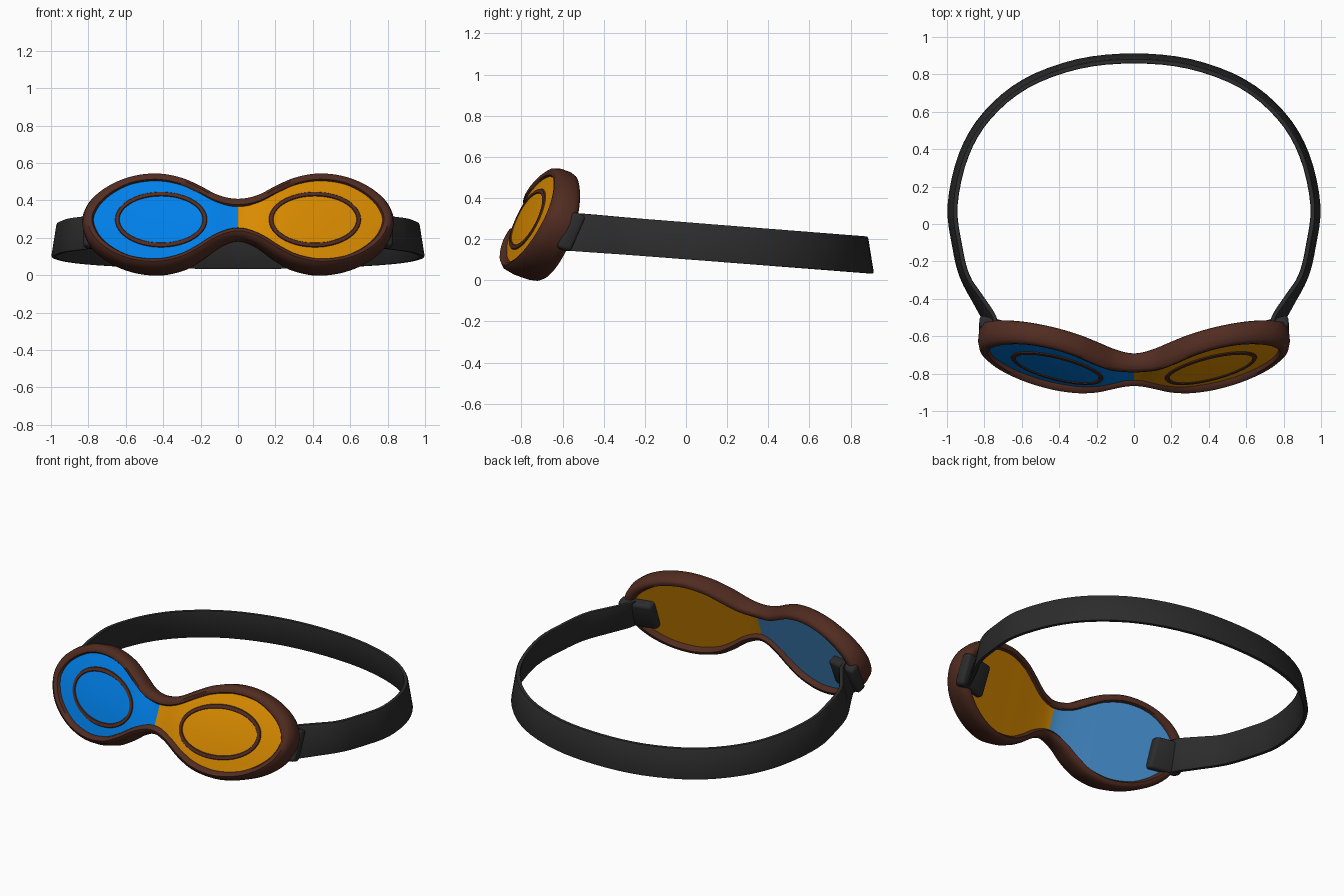
import bpy, bmesh, math
from mathutils import Vector

if "Cube" in bpy.data.objects:
    bpy.data.objects.remove(bpy.data.objects["Cube"], do_unlink=True)


def material(name, r, g, b):
    m = bpy.data.materials.new(name)
    m.use_nodes = True
    m.diffuse_color = (r, g, b, 1)
    bsdf = m.node_tree.nodes["Principled BSDF"]
    bsdf.inputs["Base Color"].default_value = (r, g, b, 1)
    bsdf.inputs["Roughness"].default_value = 0.6
    return m


BROWN = material("brown rim", 0.082, 0.025, 0.015)
ORANGE = material("orange lens", 0.7, 0.26, 0.0)
BLUE = material("blue lens", 0.0, 0.21, 0.8)
STEEL = material("dull blue lens back", 0.06, 0.28, 0.64)
BLACK = material("dark strap", 0.025, 0.025, 0.025)


def finish(name, bm, mats, recalc=True, angle=50):
    if recalc:
        bmesh.ops.recalc_face_normals(bm, faces=bm.faces)
    mesh = bpy.data.meshes.new(name)
    bm.to_mesh(mesh)
    bm.free()
    for m in mats:
        mesh.materials.append(m)
    ob = bpy.data.objects.new(name, mesh)
    bpy.context.collection.objects.link(ob)
    bpy.ops.object.select_all(action="DESELECT")
    ob.select_set(True)
    bpy.context.view_layer.objects.active = ob
    bpy.ops.object.shade_smooth_by_angle(angle=math.radians(angle))


def spline(pts, steps, closed):
    """Catmull-Rom curve through the points."""
    n, out = len(pts), []
    pick = (lambda i: pts[i % n]) if closed else (lambda i: pts[max(0, min(n - 1, i))])
    for i in range(n if closed else n - 1):
        a, b, c, d = (Vector(pick(i + k)) for k in (-1, 0, 1, 2))
        for s in range(steps):
            t = s / steps
            out.append(0.5 * (2 * b + (c - a) * t + (2 * a - 5 * b + 4 * c - d) * t ** 2
                              + (3 * b - a - 3 * c + d) * t ** 3))
    if not closed:
        out.append(Vector(pts[-1]))
    return out


def loft(bm, rows, close_u=False, close_v=False):
    """Skin a grid of points, returning its vertices and faces."""
    grid = [[bm.verts.new(p) for p in row] for row in rows]
    nu, nv, faces = len(grid), len(grid[0]), []
    for i in range(nu if close_u else nu - 1):
        for j in range(nv if close_v else nv - 1):
            k, l = (i + 1) % nu, (j + 1) % nv
            faces.append(bm.faces.new((grid[i][j], grid[k][j], grid[k][l], grid[i][l])))
    return grid, faces


def clamp(v, lo, hi):
    return max(lo, min(hi, v))


def bridge_dip(x):
    return 0.028 * math.exp(-(x / 0.12) ** 2)


def rim_depth(x, z):
    return 0.12 - 0.115 * (z - 0.29) - bridge_dip(x)


def surface(x, z, d):
    """Point on the swept-back, leaning mask surface, d behind its front."""
    y = -0.852 + 0.24 * (math.sqrt(x * x + 0.0025) - 0.03) + 0.45 * (z - 0.29)
    y += bridge_dip(x)
    return Vector((x - 0.1 * d * clamp(x / 0.3, -1, 1), y + d, z - 0.35 * d))


def bulge(x, z):
    return -0.02 * max(0, 1 - ((abs(x) - 0.41) / 0.38) ** 2 - ((z - 0.3) / 0.22) ** 2)


# Mask outline: x, upper z, lower z, then the outer tip
STATIONS = [(0, .41, .21), (.1, .428, .182), (.2, .478, .12), (.3, .522, .07),
            (.43, .545, .044), (.57, .529, .058), (.70, .475, .108), (.793, .395, .188)]
half = [(x, t) for x, t, b in STATIONS] + [(.83, .295)]
half += [(x, b) for x, t, b in reversed(STATIONS)]
STEPS = 6
loop = spline(half + [(-x, z) for x, z in reversed(half[1:-1])], STEPS, True)
tangents = [(loop[(i + 1) % len(loop)] - loop[i - 1]).normalized() for i in range(len(loop))]


def inset(i, amount):
    """Outline point moved inward, a little more toward the outer tips."""
    t = tangents[i]
    widen = 1 + 0.35 * clamp((abs(loop[i].x) - 0.6) / 0.2, 0, 1)
    return loop[i] + Vector((t.y, -t.x)) * amount * widen


# Rim: rounded section as (inset, share of the rim depth)
SECTION = [(.046, .05), (.037, -.15), (.02, -.2), (.004, -.08), (-.005, .25),
           (-.005, .7), (.002, .93), (.014, 1.02), (.03, 1.02), (.04, .85)]
bm = bmesh.new()
rows = []
for i, p in enumerate(loop):
    row = []
    for a, s in SECTION:
        q = inset(i, a)
        row.append(surface(q.x, q.y, s * rim_depth(p.x, p.y)))
    rows.append(row)
loft(bm, rows, True, True)
finish("mask_rim", bm, [BROWN])


# Lenses: front and back sheets spanning the upper and lower outline
def lens(name, sign, front_mat, back_mat):
    bm = bmesh.new()
    count = len(STATIONS) * STEPS
    last = 2 * count
    for back in (0, 1):
        rows = []
        for i in range(count):
            top, low = inset(i, 0.03), inset(last - i, 0.03)
            row = []
            for s in range(15):
                q = top.lerp(low, s / 14)
                d = 0.82 * rim_depth(q.x, q.y) if back else bulge(q.x, q.y)
                p = surface(q.x, q.y, d)
                row.append((sign * p.x, p.y, p.z))
            rows.append(row)
        _, faces = loft(bm, rows)
        for f in faces:
            f.normal_update()
            if (f.normal.y > 0) != bool(back):
                f.normal_flip()
            f.material_index = back
    finish(name, bm, [front_mat, back_mat], recalc=False)


lens("left_lens", 1, ORANGE, ORANGE)
lens("right_lens", -1, BLUE, STEEL)

# Thin oval bead on each lens
for side, sign in (("left", 1), ("right", -1)):
    bm = bmesh.new()
    rows = []
    for k in range(64):
        a = math.tau * k / 64
        row = []
        for grow, d in ((-.013, .002), (-.009, -.005), (.009, -.005), (.013, .002)):
            x = 0.41 + (0.234 + grow) * math.cos(a)
            z = 0.293 + (0.136 + grow) * math.sin(a)
            p = surface(x, z, d + bulge(x, z))
            row.append((sign * p.x, p.y, p.z))
        rows.append(row)
    _, faces = loft(bm, rows, True)
    for f in faces:
        f.normal_update()
        if f.normal.y > 0:
            f.normal_flip()
    finish(side + "_lens_oval", bm, [BROWN], recalc=False)

# Strap: thin band swept round the head, dropping toward the back, top edge leaning in
PATH = [(.75, -.57), (.77, -.51), (.83, -.41), (.905, -.28), (.945, -.12), (.97, .1),
        (.91, .37), (.785, .58), (.58, .75), (.3, .855), (0, .885)]
path = spline(PATH + [(-x, y) for x, y in reversed(PATH[:-1])], 4, False)
BAND = [(-.01, -.09), (.01, -.09), (.014, -.08), (.014, .08),
        (.01, .09), (-.01, .09), (-.014, .08), (-.014, -.08)]
bm = bmesh.new()
rows = []
for i, p in enumerate(path):
    t = (path[min(i + 1, len(path) - 1)] - path[max(i - 1, 0)]).normalized()
    n = Vector((t.y, -t.x))
    lean = 0.35 * clamp((-0.3 - p.y) / 0.25, 0, 1)
    zc = 0.123 + (0.885 - p.y) * 0.078
    rows.append([(p.x + n.x * (u - 0.16 * v), p.y + n.y * (u - 0.16 * v) + lean * v, zc + v)
                 for u, v in BAND])
grid, _ = loft(bm, rows, False, True)
for end in (grid[0], grid[-1]):
    bm.faces.new(end)
finish("head_strap", bm, [BLACK])

# Strap anchors: rounded blocks gripping the outer back edge of the rim
for side, sign in (("left", 1), ("right", -1)):
    bm = bmesh.new()
    bmesh.ops.create_cube(bm, size=1)
    for v in bm.verts:
        x = 0.738 + 0.2 * v.co.x
        p = surface(x, 0.275 + 0.175 * v.co.z, 0.112 + 0.066 * v.co.y)
        v.co = (sign * p.x, p.y, p.z)
    bmesh.ops.recalc_face_normals(bm, faces=bm.faces)
    bmesh.ops.bevel(bm, geom=bm.edges[:], offset=0.02, segments=3,
                    profile=0.5, affect="EDGES")
    finish(side + "_strap_anchor", bm, [BLACK])
